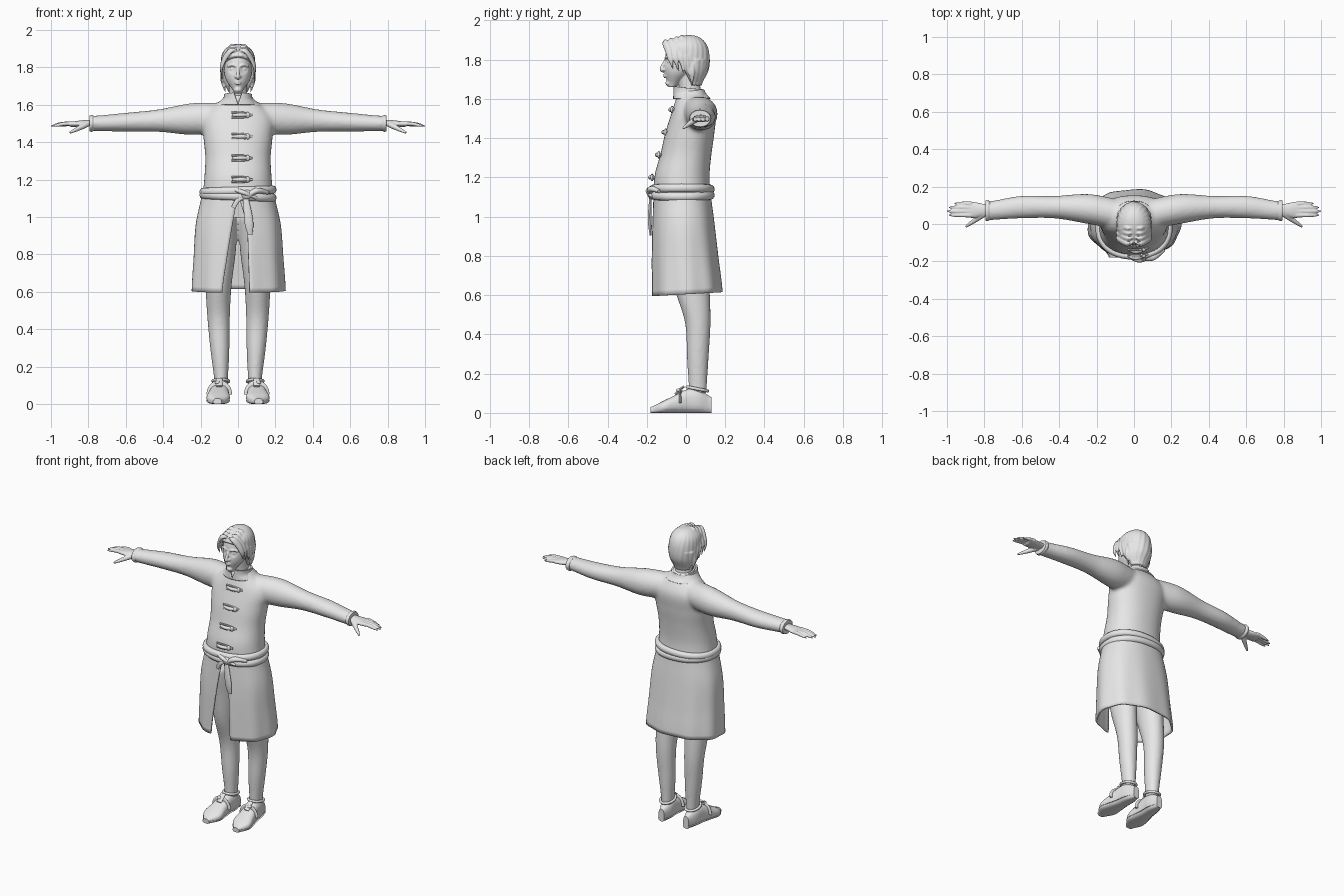
import bpy, bmesh, math
from math import sin, cos, pi
from mathutils import Vector, Matrix

if "Cube" in bpy.data.objects:
    bpy.data.objects.remove(bpy.data.objects["Cube"])

grey = bpy.data.materials.new("plain grey")
grey.use_nodes = True
grey.diffuse_color = (0.8, 0.8, 0.8, 1)
for node in grey.node_tree.nodes:
    if node.type == 'BSDF_PRINCIPLED':
        node.inputs["Base Color"].default_value = grey.diffuse_color

SIDES = (("left", 1), ("right", -1))


def ease(t, values):
    # Smooth curve through evenly spaced values; a single value stays constant
    if not isinstance(values, tuple):
        return values
    last = len(values) - 1
    i = min(int(t * last), last - 1)
    u = t * last - i
    a, b, c, d = (values[max(0, min(last, i + k))] for k in (-1, 0, 1, 2))
    return b + 0.5 * u * (c - a + u * (2 * a - 5 * b + 4 * c - d + u * (3 * (b - c) + d - a)))


def power(value, exponent):
    return math.copysign(abs(value) ** exponent, value)


def skin(bm, rings, closed=True):
    rings = [[bm.verts.new(point) for point in ring] for ring in rings]
    count = len(rings[0])
    for near, far in zip(rings, rings[1:]):
        for i in range(count if closed else count - 1):
            j = (i + 1) % count
            bm.faces.new((near[i], near[j], far[j], far[i]))
    if closed:
        bm.faces.new(rings[0])
        bm.faces.new(rings[-1])
    return [vert for ring in rings for vert in ring]


def loft(bm, axis, span, radius_a, radius_b, centre_a=0, centre_b=0, square=1, domed=False, sides=40, steps=30):
    rings = []
    for k in range(steps + 1):
        t = k / steps
        along = span[0] + (span[1] - span[0]) * (sin(t * pi / 2) if domed else t)
        ring = []
        for i in range(sides):
            angle = 2 * pi * i / sides
            a = ease(t, centre_a) + ease(t, radius_a) * power(cos(angle), square)
            b = ease(t, centre_b) + ease(t, radius_b) * power(sin(angle), square)
            ring.append({'x': (along, a, b), 'y': (a, along, b), 'z': (a, b, along)}[axis])
        rings.append(ring)
    return skin(bm, rings)


def tube(bm, points, radius, flat=1, up=(0, 0, 1), steps=20, sides=12):
    points = tuple(Vector(point) for point in points)
    path = [ease(k / steps, points) for k in range(steps + 1)]
    rings = []
    for k, point in enumerate(path):
        tangent = path[min(k + 1, steps)] - path[max(k - 1, 0)]
        across = tangent.cross(Vector(up)).normalized()
        normal = across.cross(tangent).normalized() * flat
        size = ease(k / steps, radius)
        rings.append([point + size * (across * cos(angle) + normal * sin(angle))
                      for angle in (2 * pi * i / sides for i in range(sides))])
    skin(bm, rings)


def blob(bm, centre, size):
    bmesh.ops.create_uvsphere(bm, u_segments=20, v_segments=12, radius=1,
                              matrix=Matrix.LocRotScale(Vector(centre), None, Vector(size)))


def finish(name, bm, voxel=0, soften=0, thickness=0):
    bmesh.ops.recalc_face_normals(bm, faces=bm.faces[:])
    mesh = bpy.data.meshes.new(name)
    bm.to_mesh(mesh)
    bm.free()
    mesh.materials.append(grey)
    mesh.shade_smooth()
    part = bpy.data.objects.new(name, mesh)
    bpy.context.scene.collection.objects.link(part)
    if voxel:
        fuse = part.modifiers.new("fuse", 'REMESH')
        fuse.mode, fuse.voxel_size, fuse.use_smooth_shade = 'VOXEL', voxel, True
        relax = part.modifiers.new("soften", 'SMOOTH')
        relax.factor, relax.iterations = 0.5, soften
    elif thickness:
        shell = part.modifiers.new("thickness", 'SOLIDIFY')
        shell.thickness, shell.offset = thickness, 0
    else:
        mesh.set_sharp_from_angle(angle=math.radians(50))


def open_band(name, span, half_width, front, back, left_gap, right_gap, ripple=0, dip=0, square=0.9):
    # Cloth wrapped around the body, open between two edges at the front
    bm, rings, steps, count = bmesh.new(), [], 20, 80
    for k in range(steps + 1):
        t = k / steps
        width, near, far = ease(t, half_width), ease(t, front), ease(t, back)
        start, stop = (math.asin((max(ease(t, gap), 0) / width) ** (1 / square)) for gap in (left_gap, right_gap))
        ring = []
        for i in range(count + 1):
            angle = start + (2 * pi - start - stop) * i / count
            wave = 1 + ripple * t * sin(9 * angle)
            ring.append((width * wave * power(sin(angle), square),
                         (near + far) / 2 - (far - near) / 2 * wave * power(cos(angle), square),
                         span[0] + (span[1] - span[0]) * t - dip * t * cos(angle)))
        rings.append(ring)
    skin(bm, rings, closed=False)
    finish(name, bm, thickness=thickness_of_cloth)


thickness_of_cloth = 0.01

# Upper coat: trunk and sleeves fused together
bm = bmesh.new()
loft(bm, 'z', (1.1, 1.65), radius_a=(.19, .18, .175, .185, .185, .07), radius_b=(.145, .14, .13, .125, .11, .065),
     centre_b=(-.02, -.02, 0, .02, .04, .025), square=0.9)
for side, s in SIDES:
    loft(bm, 'x', (s * .06, s * .79), radius_a=(.08, .08, .06, .06, .05), radius_b=(.08, .085, .06, .05, .04),
         centre_a=(.05, .08, .09, .09, .07), centre_b=(1.53, 1.5))
finish("coat_top", bm, voxel=0.011, soften=5)

# Cuff rims
for side, s in SIDES:
    bm = bmesh.new()
    loft(bm, 'x', (s * .77, s * .795), radius_a=(.05, .057, .053), radius_b=(.04, .045, .042),
         centre_a=.072, centre_b=1.5, steps=8)
    finish(side + "_cuff", bm)

# Coat skirt split at the front, and standing collar
open_band("coat_skirt", (1.14, .605), half_width=(.186, .222, .235, .246), front=(-.16, -.17, -.17),
          back=(.12, .14, .16, .18), left_gap=(0, .045, .055, .06), right_gap=(0, .03, .06, .085),
          ripple=0.018, dip=0.01)
open_band("collar", (1.6, 1.655), half_width=(.1, .075, .07), front=-.06, back=(.12, .1, .09),
          left_gap=(0, .02), right_gap=(0, .02), dip=-0.01)

# Toggle fastenings, evenly spaced down the front
for i in range(4):
    height, front = 1.545 - .115 * i, -.07 - .034 * i
    bm = bmesh.new()
    tube(bm, [(-.03, front, height), (.01, front - .01, height), (.05, front, height)], radius=(.007, .011, .009))
    for edge in (height - .013, height + .013):
        tube(bm, [(-.035, front, edge), (.03, front, edge), (.075, front + .01, height)], radius=.005)
    blob(bm, (.052, front, height), (.012, .01, .016))
    finish("toggle_" + str(i + 1), bm)

# Sash: two wound bands, a knot and hanging ends
bm = bmesh.new()
for height, tilt in ((1.14, .006), (1.11, -.008)):
    turns = [2 * pi * i / 32 for i in range(34)]
    tube(bm, [(.188 * power(sin(a), 0.9), -.022 - .15 * power(cos(a), 0.9), height + tilt * sin(a)) for a in turns],
         radius=.018, flat=1.2, steps=100)
finish("sash", bm)
bm = bmesh.new()
blob(bm, (.045, -.178, 1.12), (.03, .02, .027))
tube(bm, [(-.03, -.17, 1.15), (.03, -.19, 1.13), (.1, -.17, 1.1)], radius=(.012, .016, .01), flat=0.8)
tube(bm, [(.05, -.18, 1.11), (.1, -.175, 1.14), (.16, -.135, 1.13)], radius=(.016, .02, .012), flat=0.8)
finish("sash_knot", bm)
bm = bmesh.new()
tube(bm, [(.04, -.18, 1.11), (.055, -.185, 1), (.065, -.18, .905)], radius=(.013, .02, .023, .012),
     flat=0.4, up=(0, 1, 0))
tube(bm, [(.035, -.18, 1.11), (0, -.185, 1.09), (-.025, -.18, 1.05)], radius=.012, flat=0.4, up=(0, 1, 0))
finish("sash_ends", bm)

# Trousers
bm = bmesh.new()
for side, s in SIDES:
    loft(bm, 'z', (.1, 1), radius_a=(.035, .05, .06, .07, .085, .09), radius_b=(.045, .055, .065, .09, .1, .11),
         centre_a=(s * .09, s * .105, s * .09), centre_b=(.06, .06, .06, .03, .01, -.01))
finish("trousers", bm, voxel=0.01, soften=3)

# Shoes with soles, ankle rims and buckled straps
half_height = (.04, .06, .06, .045, .03, .015)
for side, s in SIDES:
    def shoe_body(widen, bottom, top, square):
        body = bmesh.new()
        for vert in loft(body, 'y', (.13, -.18), radius_a=tuple(w + widen for w in (.02, .04, .045, .055, .06, .02)),
                         radius_b=half_height, centre_a=(s * .09, s * .11), centre_b=half_height, square=square):
            vert.co.z = min(max(vert.co.z, bottom), top)
        return body
    finish(side + "_shoe", shoe_body(0, .01, 1, 0.8))
    finish(side + "_sole", shoe_body(.003, 0, .018, 0.6))
    bm = bmesh.new()
    tube(bm, [(s * .092 + .042 * cos(a), .058 + .052 * sin(a), .122 - .01 * sin(a))
              for a in (pi * i / 8 for i in range(18))], radius=.008, steps=50)
    tube(bm, [(s * .1 + .052 * cos(a), -.03, .05 + .06 * sin(a)) for a in (pi * i / 8 for i in range(9))],
         radius=.017, flat=0.35, up=(0, 1, 0))
    tube(bm, [(s * .1, -.055, .095), (s * .1, -.03, .12), (s * .1, -.01, .135)], radius=.018, flat=0.35)
    blob(bm, (s * .11, -.034, .115), (.014, .016, .01))
    finish(side + "_shoe_strap", bm)

# Hands: palm, four fingers and thumb
for side, s in SIDES:
    bm = bmesh.new()
    loft(bm, 'x', (s * .77, s * .9), radius_a=(.03, .034, .043, .04), radius_b=(.015, .017, .013),
         centre_a=.075, centre_b=(1.505, 1.495))
    for finger in range(4):
        y, tip = .11 - .021 * finger, 1 - .01 * (finger - 2) ** 2
        tube(bm, [(s * .87, y, 1.5), (s * (tip - .06), y, 1.498), (s * tip, y, 1.485)], radius=(.012, .011, .01, .004))
    tube(bm, [(s * .8, .055, 1.5), (s * .85, .02, 1.475), (s * .9, -.015, 1.45)], radius=(.016, .015, .011, .006))
    finish(side + "_hand", bm, voxel=0.0045, soften=2)

# Head: face, features and neck fused together
bm = bmesh.new()
face = loft(bm, 'z', (1.66, 1.91), radius_a=(.02, .066, .075, .07, .05, .02), radius_b=(.02, .075, .097, .095, .07, .03),
            centre_b=(-.07, -.033, -.01, 0, 0, .01), domed=True, sides=64)
for side, s in SIDES:
    socket = Vector((s * .03, -.095, 1.79))
    for vert in face:
        vert.co.y += .014 * max(0, 1 - (vert.co - socket).length / .026)
    blob(bm, socket + Vector((0, .011, 0)), (.015, .012, .01))
    blob(bm, (s * .011, -.112, 1.75), (.008, .01, .007))
    blob(bm, (s * .076, .01, 1.77), (.01, .02, .03))
    tube(bm, [(s * .01, -.104, 1.806), (s * .03, -.1, 1.813), (s * .055, -.08, 1.805)], radius=.006)
loft(bm, 'z', (1.58, 1.73), radius_a=(.06, .05, .05), radius_b=.054, centre_b=(.03, .01))
tube(bm, [(0, -.1, 1.805), (0, -.123, 1.755), (0, -.11, 1.743)], radius=(.007, .009, .012, .008), up=(0, 1, 0))
for lip in (1.713, 1.725):
    tube(bm, [(-.023, -.094, 1.719), (0, -.108, lip), (.023, -.094, 1.719)], radius=(.003, .007, .003))
blob(bm, (0, -.085, 1.68), (.022, .02, .016))
finish("head", bm, voxel=0.004, soften=2)

# Hair: combed cap trimmed to the hairline
bm = bmesh.new()
cap = loft(bm, 'z', (1.67, 1.925), radius_a=(.05, .086, .092, .083, .05, .01), radius_b=(.04, .1, .115, .105, .06, .01),
           centre_b=(.04, .015, .005, 0, .01, .015), domed=True, sides=96)
for vert in cap:
    x, y, z = vert.co
    comb = 1 + .012 * sin(22 * math.atan2(x, y) + 30 * z)
    hairline = .03 - .5 * (z - 1.67) if z < 1.82 else -.045 - 1.7 * (z - 1.82)
    vert.co = (x * comb, max(y * comb, hairline), z)

# Hair: locks swept from the centre parting, side strands and nape strands
for side, s in SIDES:
    outward = (s, -.6, .2)
    for lock in range(4):
        y, top = -.1 + .027 * lock, 1.89 + .007 * lock
        tube(bm, [(s * .006, y, top), (s * .038, y - .008, top), (s * .07, y + .008, 1.85),
                  (s * .088, y + .02, 1.8), (s * .086, y + .035, 1.755 - .012 * lock)],
             radius=(.008, .018, .016, .004), flat=0.55, up=outward)
    tube(bm, [(s * .084, .03, 1.78), (s * .083, .03, 1.73), (s * .066, .03, 1.665)],
         radius=(.012, .014, .004), flat=0.6, up=outward)
for strand in range(-3, 4):
    a = .38 * strand
    tube(bm, [(reach * sin(a), .02 + reach * cos(a), z) for reach, z in ((.09, 1.8), (.078, 1.735), (.053, 1.668))],
         radius=(.016, .018, .005), flat=0.5, up=(sin(a), cos(a), 0))
finish("hair", bm, voxel=0.0045, soften=2)
